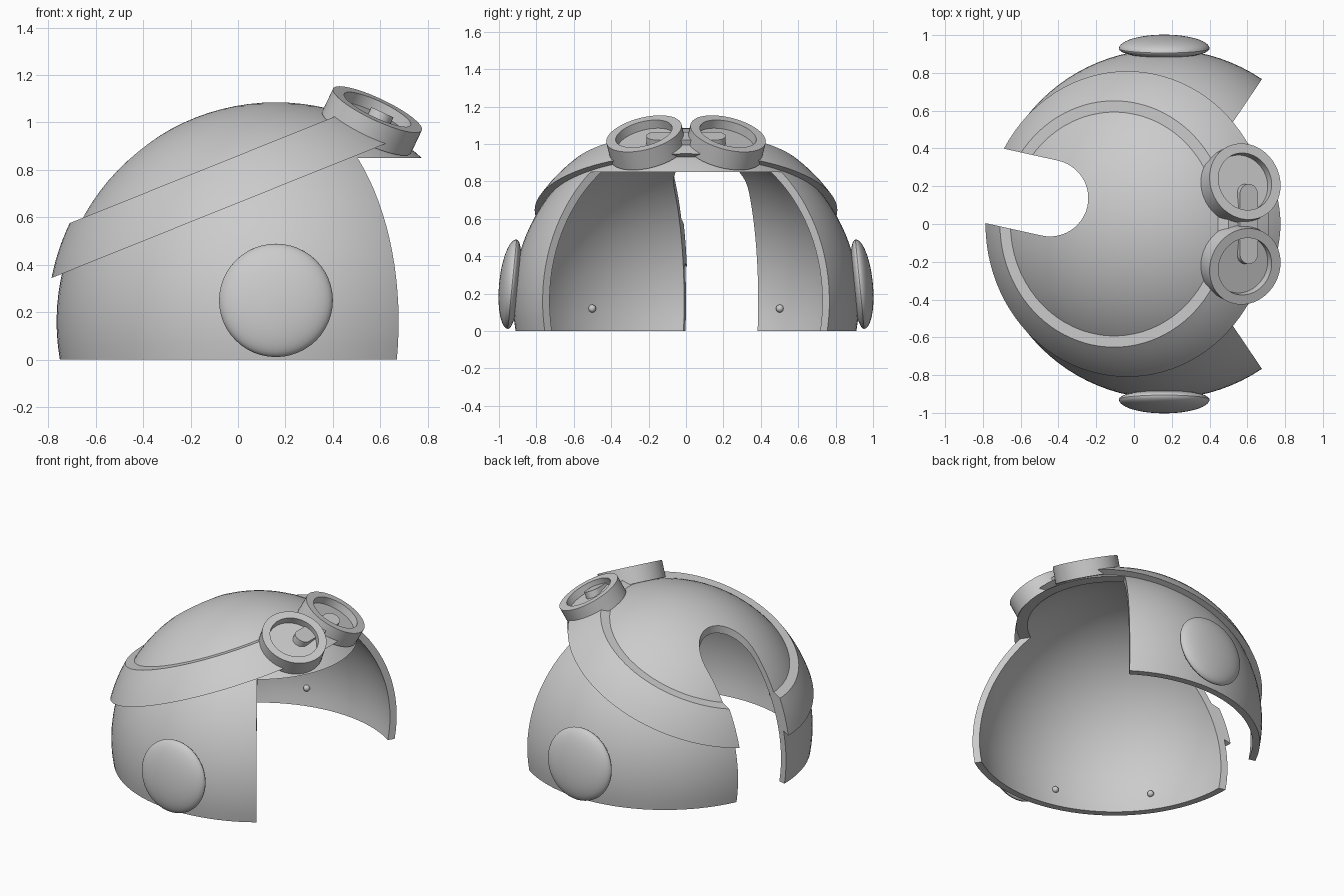
import bpy, bmesh, math
from math import sin, cos, radians
from mathutils import Matrix, Vector

if "Cube" in bpy.data.objects:
    bpy.data.objects.remove(bpy.data.objects["Cube"])

C = Vector((0.16, 0, 0.16))      # centre of the dome sphere
R_OUT, R_IN, R_BAND = 0.925, 0.88, 0.964

grey = bpy.data.materials.new("grey")
grey.diffuse_color = (0.6, 0.6, 0.6, 1)
grey.use_nodes = True
grey.node_tree.nodes["Principled BSDF"].inputs["Base Color"].default_value = grey.diffuse_color


def finish(name, bm, matrix):
    bmesh.ops.remove_doubles(bm, verts=bm.verts, dist=1e-5)
    bmesh.ops.recalc_face_normals(bm, faces=bm.faces)
    bm.transform(matrix)
    mesh = bpy.data.meshes.new(name)
    bm.to_mesh(mesh)
    bm.free()
    mesh.materials.append(grey)
    ob = bpy.data.objects.new(name, mesh)
    bpy.context.collection.objects.link(ob)
    return ob


def lathe(name, profile, matrix, steps=64, closed=False):
    """Spin a (radius, height) profile round the local z axis."""
    bm = bmesh.new()
    vs = [bm.verts.new((r, 0, z)) for r, z in profile]
    es = [bm.edges.new(p) for p in zip(vs, vs[1:])]
    if closed:
        es.append(bm.edges.new((vs[-1], vs[0])))
    bmesh.ops.spin(bm, geom=vs + es, axis=(0, 0, 1), cent=(0, 0, 0),
                   angle=2 * math.pi, steps=steps, use_duplicate=False)
    return finish(name, bm, matrix)


def prism(name, outline, z0, z1, matrix=Matrix()):
    """Extrude a flat outline from z0 to z1."""
    bm = bmesh.new()
    f = bm.faces.new([bm.verts.new((x, y, z0)) for x, y in outline])
    top = bmesh.ops.extrude_face_region(bm, geom=[f])["geom"]
    bmesh.ops.translate(bm, vec=(0, 0, z1 - z0),
                        verts=[v for v in top if isinstance(v, bmesh.types.BMVert)])
    return finish(name, bm, matrix)


def activate(ob):
    bpy.ops.object.select_all(action='DESELECT')
    ob.select_set(True)
    bpy.context.view_layer.objects.active = ob


def cut(ob, cutter):
    activate(ob)
    m = ob.modifiers.new("cut", 'BOOLEAN')
    m.operation, m.solver, m.object = 'DIFFERENCE', 'EXACT', cutter
    bpy.ops.object.modifier_apply(modifier=m.name)


def smooth(ob):
    activate(ob)
    bpy.ops.object.shade_smooth_by_angle(angle=radians(30))


def arc(r, z0, z1, n):
    """Sphere profile of radius r between two heights."""
    a0, a1 = math.asin(z0 / r), math.asin(z1 / r)
    return [(r * cos(a0 + (a1 - a0) * i / n), r * sin(a0 + (a1 - a0) * i / n))
            for i in range(n + 1)]


def aim(pos, axis):
    return Matrix.Translation(pos) @ Vector(axis).to_track_quat('Z', 'Y').to_matrix().to_4x4()


# Helmet shell, open at the bottom
outer = arc(R_OUT, -C.z, R_OUT, 28)
inner = arc(R_IN, R_IN, -C.z, 28)
outer[-1], inner[0] = (0, R_OUT), (0, R_IN)
shell = lathe("helmet_shell", outer + inner + outer[:1], Matrix.Translation(C), 96)

# Tilted band round the dome
tilt = radians(-21.9)
lo, hi = 0.524, 0.71
band = lathe("band", arc(R_BAND, lo, hi, 6) + arc(0.912, hi, lo, 6),
             Matrix.Translation(C) @ Matrix.Rotation(tilt, 4, 'Y'), 96, closed=True)

# Face opening: a radial wedge under a level brow
a = radians(56)
wedge = prism("face_cutter", [(C.x, 0), (C.x + 2 * cos(a), -2 * sin(a)),
                              (C.x + 2 * cos(a), 2 * sin(a))], -1, 0.85)
# Rear slot with a rounded end
r = 0.203
slot_outline = [(r * cos(t), r * sin(t))
                for t in (radians(-90 + 180 * i / 24) for i in range(25))]
slot = prism("slot_cutter", slot_outline + [(-1, r), (-1, -r)], -1, 2,
             Matrix.Translation((-0.445, 0.137, 0)) @ Matrix.Rotation(radians(-12.5), 4, 'Z'))
cut(shell, wedge)
cut(shell, slot)
cut(band, slot)
for c in (wedge, slot):
    bpy.data.objects.remove(c)
smooth(shell)
smooth(band)

# Bridge bar joining the two lenses
bar = [(0.052 * cos(t), s * 0.16 + 0.052 * sin(t)) for s, t0 in ((1, 0), (-1, 180))
       for t in (radians(t0 + 180 * i / 12) for i in range(13))]
smooth(prism("goggle_bridge", bar, -0.025, 0.02,
             Matrix.Translation((0.6, 0, 1.025)) @ Matrix.Rotation(radians(25), 4, 'Y')))

for s, side in ((-1, "right"), (1, "left")):
    # Ear disc: domed outside, shallower towards the shell
    prof = [(0.24 * cos(t), (0.07 if t > 0 else 0.045) * sin(t))
            for t in (radians(-90 + 180 * i / 24) for i in range(25))]
    prof[0], prof[-1] = (0, -0.045), (0, 0.07)
    smooth(lathe("ear_disc_" + side, prof, aim((0.16, s * 0.929, 0.25), (0, s, 0.098)), 48))

    # Goggle frame and recessed lens
    place = aim((0.588, s * 0.225, 1.055), (0.416, s * 0.223, 0.88))
    smooth(lathe("goggle_frame_" + side,
                 [(0.207, -0.11), (0.207, 0), (0.155, 0), (0.155, -0.11)], place, 48, True))
    smooth(lathe("goggle_lens_" + side,
                 [(0, -0.05), (0.16, -0.05), (0.16, -0.1), (0, -0.1)], place, 48))

    # Snaps on the inside wall
    for i, ang in enumerate((35, 75)):
        t = radians(ang)
        bm = bmesh.new()
        bmesh.ops.create_uvsphere(bm, u_segments=16, v_segments=10, radius=0.021)
        smooth(finish(f"snap_{side}_{i + 1}", bm, Matrix.Translation(
            (C.x - 0.875 * cos(t), s * 0.875 * sin(t), 0.12))))
